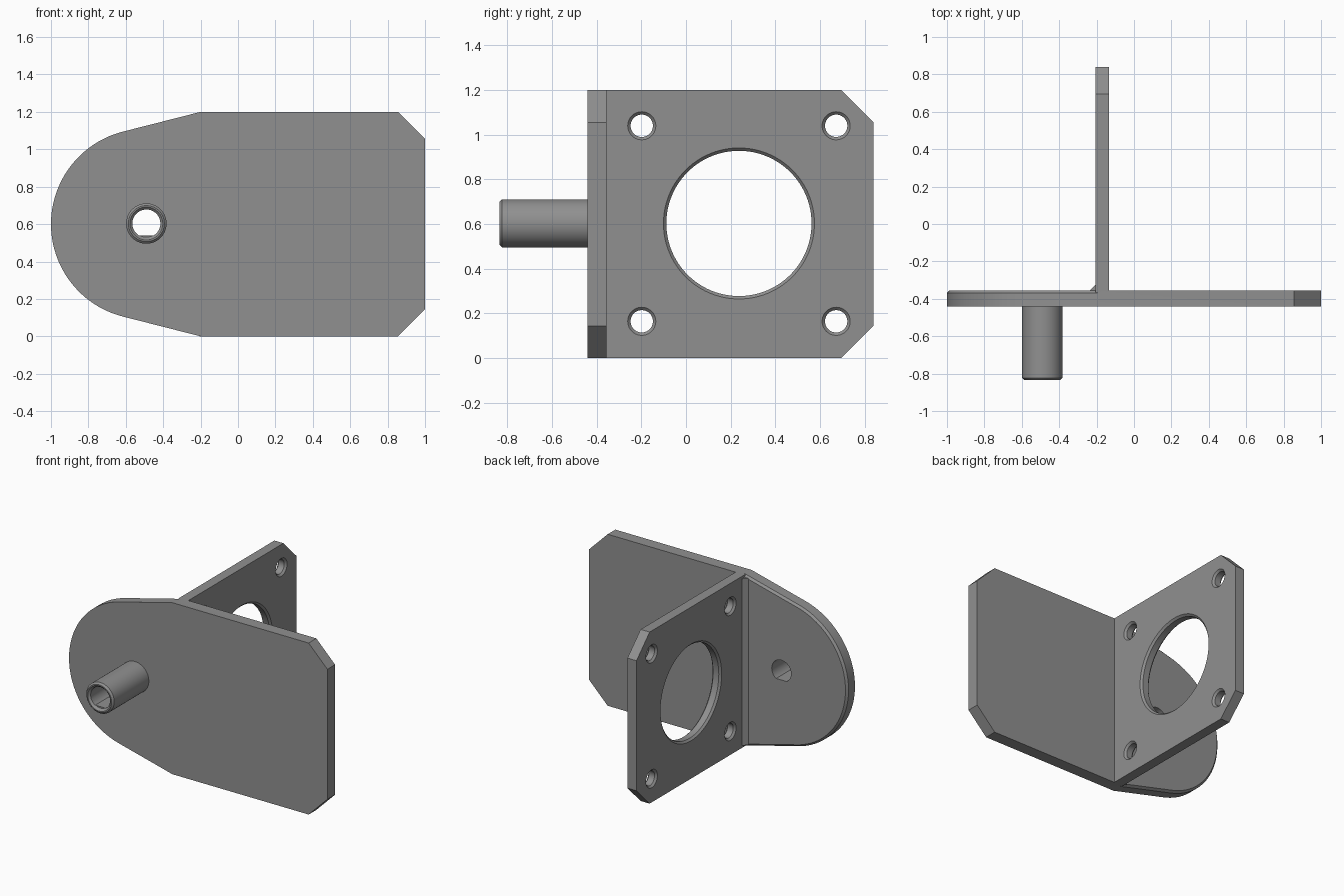
import bpy, bmesh, math
from mathutils import Matrix, Vector

if "Cube" in bpy.data.objects:
    bpy.data.objects.remove(bpy.data.objects["Cube"])

grey = bpy.data.materials.new("grey")
grey.diffuse_color = (0.28, 0.28, 0.28, 1)
grey.use_nodes = True
grey.node_tree.nodes["Principled BSDF"].inputs["Base Color"].default_value = grey.diffuse_color


def make_object(name, bm):
    bmesh.ops.recalc_face_normals(bm, faces=bm.faces)
    me = bpy.data.meshes.new(name)
    bm.to_mesh(me)
    bm.free()
    ob = bpy.data.objects.new(name, me)
    bpy.context.collection.objects.link(ob)
    me.materials.append(grey)
    return ob


def prism(points, direction):
    """Extrude a closed outline of 3D points along a direction."""
    bm = bmesh.new()
    face = bm.faces.new([bm.verts.new(p) for p in points])
    res = bmesh.ops.extrude_face_region(bm, geom=[face], use_keep_orig=True)
    verts = [g for g in res["geom"] if isinstance(g, bmesh.types.BMVert)]
    bmesh.ops.translate(bm, verts=verts, vec=direction)
    return bm


def lathe(profile, axis, centre, seg=64):
    """Solid of (distance along axis, radius) rings around the x or y axis."""
    bm = bmesh.new()
    rings = []
    for d, r in profile:
        ring = []
        for i in range(seg):
            a = 2 * math.pi * i / seg
            c, s = r * math.cos(a), r * math.sin(a)
            p = (d, c, s) if axis == "x" else (c, d, s)
            ring.append(bm.verts.new(Vector(p) + Vector(centre)))
        rings.append(ring)
    for a, b in zip(rings, rings[1:]):
        for i in range(seg):
            j = (i + 1) % seg
            bm.faces.new((a[i], a[j], b[j], b[i]))
    bm.faces.new(rings[0])
    bm.faces.new(rings[-1])
    return bm


def cut(ob, bm):
    cutter = make_object("cutter", bm)
    cutter.hide_render = True
    mod = ob.modifiers.new("hole", "BOOLEAN")
    mod.operation, mod.solver, mod.object = "DIFFERENCE", "EXACT", cutter
    bpy.context.view_layer.objects.active = ob
    bpy.ops.object.modifier_apply(modifier=mod.name)
    bpy.data.objects.remove(cutter, do_unlink=True)


H, MID = 1.2, 0.603
FRONT, BACK = -0.44, -0.355
LEFT, RIGHT = -0.205, -0.135
PX = -0.49          # pin and rounded end centre

# Front plate: round left end, tapered to full height, clipped right corners
arc = [math.radians(104 + 152 * i / 48) for i in range(49)]
outline = [(PX + 0.51 * math.cos(a), 0.6 + 0.51 * math.sin(a)) for a in arc]
outline += [(-0.2, 0), (0.855, 0), (1, 0.145), (1, 1.055), (0.855, H), (-0.2, H)]
bm = prism([(x, FRONT, z) for x, z in outline], (0, BACK - FRONT, 0))
# Chamfer along the back rim of the rounded end
rim = [e for e in bm.edges
       if all(v.co.y > BACK - 0.001 and v.co.x < -0.19 for v in e.verts)
       and abs(e.verts[0].co.z - e.verts[1].co.z) < 1]
bmesh.ops.bevel(bm, geom=rim, offset=0.014, segments=1, affect="EDGES")
front_plate = make_object("front_plate", bm)

# Motor mounting plate standing behind the front plate
y0, y1 = BACK - 0.012, 0.84
outline = [(y0, 0), (0.695, 0), (y1, 0.145), (y1, 1.055), (0.695, H), (y0, H)]
mount_plate = make_object("mount_plate", prism(
    [(LEFT, y, z) for y, z in outline], (RIGHT - LEFT, 0, 0)))


def chamfered_hole(y, z, r, c, seg):
    e = 0.01
    prof = [(LEFT - e, r + c + e), (LEFT + c, r), (RIGHT - c, r), (RIGHT + e, r + c + e)]
    cut(mount_plate, lathe(prof, "x", (0, y, z), seg))


chamfered_hole(0.237, MID, 0.325, 0.013, 96)
for y in (-0.198, 0.672):
    for z in (0.165, 1.04):
        chamfered_hole(y, z, 0.05, 0.013, 40)

# Chamfer strip in the inner corner
corner_strip = make_object("corner_strip", prism(
    [(LEFT - 0.03, BACK, 0.017), (LEFT, BACK, 0.017), (LEFT, BACK + 0.03, 0.017)],
    (0, 0, H - 0.034)))

# Hollow pin with a chamfered tip
tip = -0.835
pin = make_object("pin", lathe(
    [(tip, 0.096), (tip + 0.012, 0.108), (FRONT, 0.108)], "y", (PX, 0, MID)))

# D-shaped bore through pin and plate
half = math.asin(0.063 / 0.075)
bore = [(-half + (math.pi + 2 * half) * i / 40) for i in range(41)]
bore = [(PX + 0.075 * math.cos(a), -0.9, MID + 0.075 * math.sin(a)) for a in bore]
for ob in (pin, front_plate):
    cut(ob, prism(bore, (0, 0.7, 0)))
# Countersunk mouth of the bore
cut(pin, lathe([(tip - 0.01, 0.098), (tip + 0.015, 0.073)], "y", (PX, 0, MID)))

for ob in (front_plate, mount_plate, corner_strip, pin):
    bpy.ops.object.select_all(action="DESELECT")
    ob.select_set(True)
    bpy.context.view_layer.objects.active = ob
    bpy.ops.object.shade_smooth_by_angle(angle=math.radians(25))
